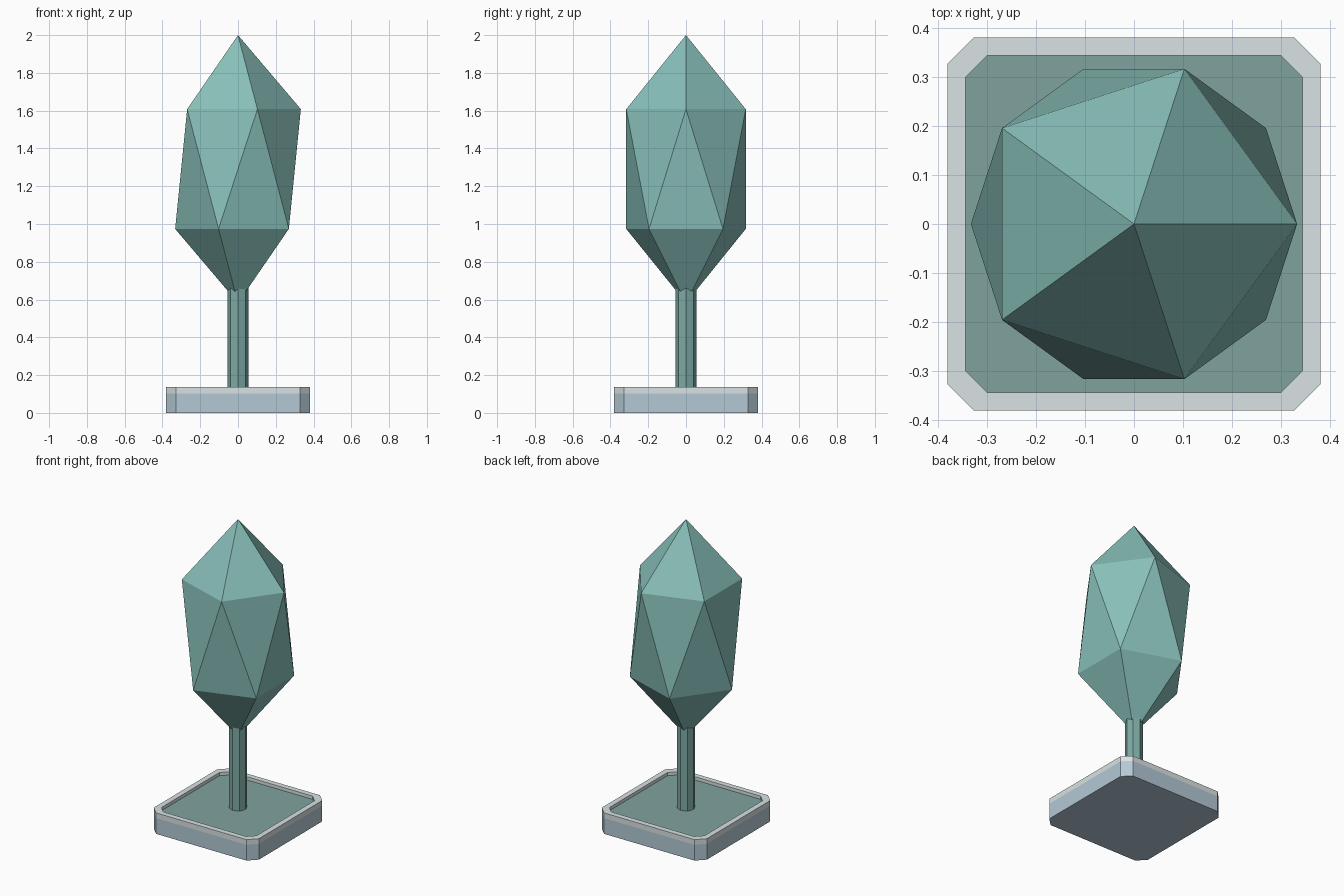
import bpy, bmesh, math

if "Cube" in bpy.data.objects:
    bpy.data.objects.remove(bpy.data.objects["Cube"])


def material(name, hex_code):
    def lin(c):
        c /= 255
        return c / 12.92 if c <= 0.04045 else ((c + 0.055) / 1.055) ** 2.4
    m = bpy.data.materials.new(name)
    m.diffuse_color = [lin(int(hex_code[i:i + 2], 16)) for i in (0, 2, 4)] + [1]
    m.use_nodes = True
    m.node_tree.nodes["Principled BSDF"].inputs["Base Color"].default_value = m.diffuse_color
    return m


leaf = material("leaf green", "88BFB9")
bark = material("bark", "7EAAA5")
soil = material("soil", "80A29F")
stone = material("blue grey stone", "B4C9D5")
trim = material("pale trim", "D9E2E3")


def octagon(half, cut):
    """Square outline with chamfered corners."""
    k = half - cut
    return [(k, -half), (half, -k), (half, k), (k, half),
            (-k, half), (-half, k), (-half, -k), (-k, -half)]


def lofted(name, rings, mats):
    """Closed solid through (half, cut, z) rings; mats gives one index per band, then both caps."""
    bm = bmesh.new()
    loops = [[bm.verts.new((x, y, z)) for x, y in octagon(h, c)] for h, c, z in rings]
    for a, b, m in zip(loops, loops[1:], mats):
        for i in range(8):
            j = (i + 1) % 8
            bm.faces.new((a[i], a[j], b[j], b[i])).material_index = m
    bm.faces.new(loops[0][::-1]).material_index = mats[-2]
    bm.faces.new(loops[-1]).material_index = mats[-1]
    mesh = bpy.data.meshes.new(name)
    bm.to_mesh(mesh)
    bm.free()
    ob = bpy.data.objects.new(name, mesh)
    bpy.context.collection.objects.link(ob)
    for m in (stone, trim, soil):
        mesh.materials.append(m)


# Planter: stone sides, pale rim, recessed soil
lofted("planter",
       [(0.38, 0.053, 0), (0.38, 0.053, 0.103), (0.38, 0.053, 0.137),
        (0.344, 0.045, 0.137), (0.344, 0.045, 0.116)],
       [0, 1, 1, 1, 0, 2])

# Trunk
bpy.ops.mesh.primitive_cylinder_add(vertices=8, radius=0.055, depth=0.57, location=(0, 0, 0.395))
trunk = bpy.context.object
trunk.name = "trunk"
trunk.data.materials.append(bark)

# Foliage: stretched icosahedron
bpy.ops.mesh.primitive_ico_sphere_add(subdivisions=1, radius=1, location=(0, 0, 1.291))
foliage = bpy.context.object
foliage.name = "foliage"
foliage.scale = (0.372, 0.372, 0.709)
foliage.data.materials.append(leaf)
